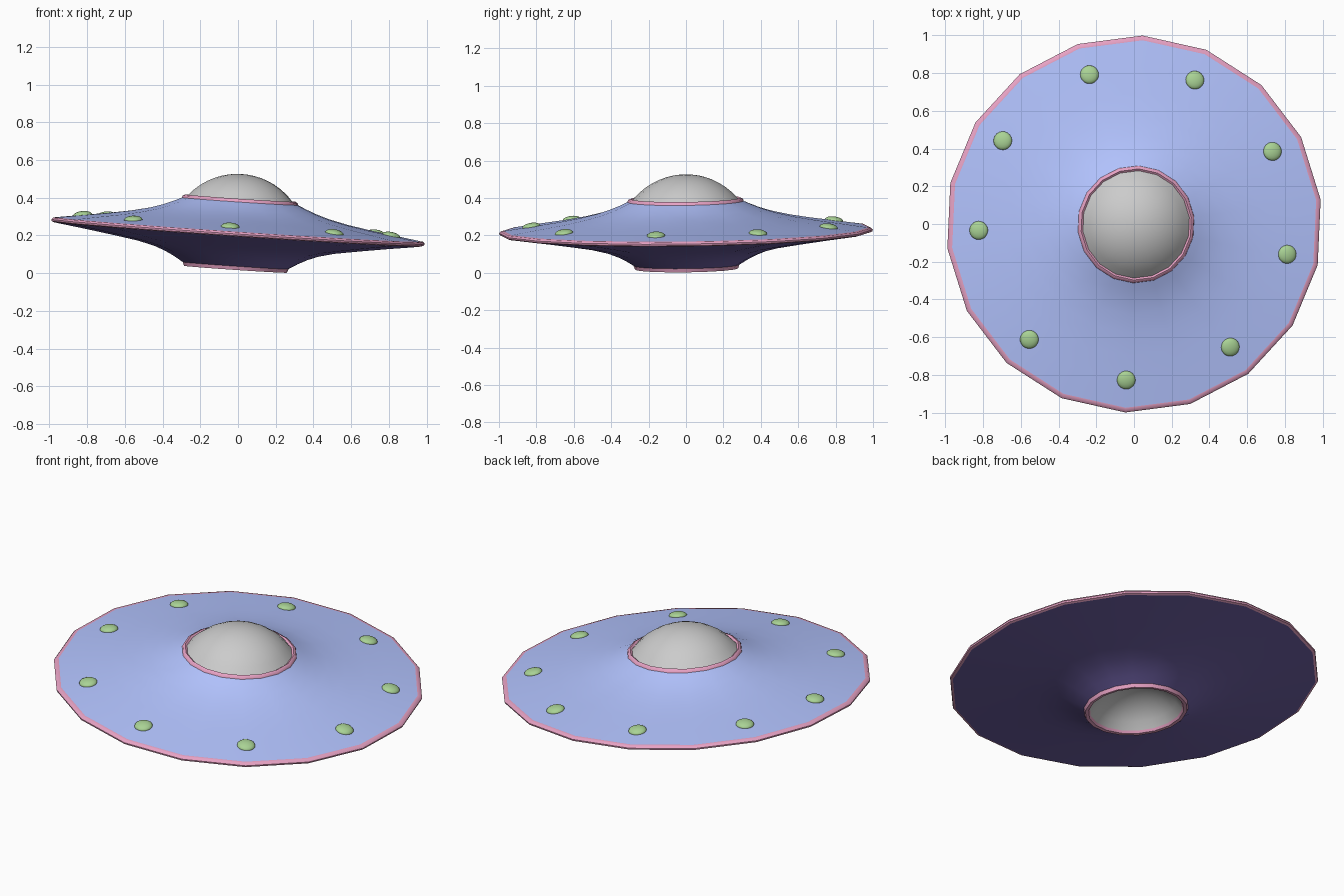
import bpy, bmesh
from math import sin, cos, pi, radians
from mathutils import Matrix, Vector

if "Cube" in bpy.data.objects:
    bpy.data.objects.remove(bpy.data.objects["Cube"])

SIDES = 18
OFFSET = radians(7.4)

# Whole craft leans slightly: centre of the rim and tilt of its plane
normal = Vector((0.067, -0.013, 1)).normalized()
TILT = Matrix.Translation((0, 0, 0.22)) @ \
    Vector((0, 0, 1)).rotation_difference(normal).to_matrix().to_4x4()


def material(name, rgb):
    m = bpy.data.materials.new(name)
    m.diffuse_color = (*rgb, 1)
    m.use_nodes = True
    m.node_tree.nodes["Principled BSDF"].inputs["Base Color"].default_value = m.diffuse_color
    return m


blue = material("upper_blue", (0.45, 0.55, 1.0))
purple = material("lower_purple", (0.16, 0.12, 0.38))
pink = material("trim_pink", (0.80, 0.36, 0.55))
green = material("light_green", (0.40, 0.65, 0.30))


def finish(name, bm, mat, matrix):
    bmesh.ops.remove_doubles(bm, verts=bm.verts, dist=1e-5)
    me = bpy.data.meshes.new(name)
    bm.to_mesh(me)
    bm.free()
    ob = bpy.data.objects.new(name, me)
    bpy.context.collection.objects.link(ob)
    ob.matrix_world = matrix
    if mat:
        me.materials.append(mat)
    bpy.ops.object.select_all(action='DESELECT')
    ob.select_set(True)
    bpy.context.view_layer.objects.active = ob
    bpy.ops.object.shade_smooth_by_angle(angle=radians(50))
    return ob


def lathe(name, profile, mat=None):
    """Spin (radius, height) points; the outside lies right of the path."""
    bm = bmesh.new()
    rings = [[bm.verts.new((r * cos(OFFSET + 2 * pi * i / SIDES),
                            r * sin(OFFSET + 2 * pi * i / SIDES), z))
              for i in range(SIDES)] for r, z in profile]
    for a, b in zip(rings, rings[1:]):
        for i in range(SIDES):
            j = (i + 1) % SIDES
            bm.faces.new((a[i], a[j], b[j], b[i]))
    return finish(name, bm, mat, TILT)


def cap(radius, base, height, steps=8):
    """Points of a shallow spherical cap, from its edge to its pole."""
    R = (radius ** 2 + height ** 2) / (2 * height)
    pts = []
    for k in range(steps + 1):
        r = radius * (1 - k / steps)
        pts.append((r, base + height - R + (R * R - r * r) ** 0.5))
    return pts


# Saucer hull, upper and lower skins
lathe("upper_hull", [(0.975, 0.012), (0.83, 0.034), (0.70, 0.053), (0.58, 0.074),
                     (0.48, 0.097), (0.41, 0.119), (0.35, 0.143), (0.30, 0.166)], blue)
lathe("lower_hull", [(0.28, -0.182), (0.33, -0.152), (0.38, -0.127), (0.44, -0.104),
                     (0.53, -0.082), (0.66, -0.061), (0.82, -0.037), (0.985, -0.014)], purple)

# Pink trim around the edge, dome and underside opening
lathe("rim_trim", [(0.985, -0.014), (0.998, -0.009), (1.0, 0.0),
                   (0.992, 0.010), (0.975, 0.012)], pink)
lathe("dome_trim", [(0.312, 0.158), (0.308, 0.172), (0.295, 0.178), (0.282, 0.168)], pink)
lathe("bottom_trim", [(0.25, -0.185), (0.258, -0.198), (0.276, -0.200), (0.284, -0.178)], pink)

# Cockpit dome and the hollow underneath
lathe("cockpit_dome", cap(0.287, 0.168, 0.138))
lathe("underside_hollow", cap(0.252, -0.187, 0.14)[::-1])

# Ring of slightly unevenly spaced lights lying on the upper hull
for n, deg in enumerate((-52, -11.2, 27.7, 67.2, 106.8, 147.7, 182.3, 227.6, 267)):
    bm = bmesh.new()
    bmesh.ops.create_uvsphere(bm, u_segments=20, v_segments=12, radius=0.049)
    bmesh.ops.scale(bm, vec=(1, 1, 0.42), verts=bm.verts)
    place = TILT @ Matrix.Rotation(radians(deg), 4, 'Z') \
        @ Matrix.Translation((0.828, 0, 0.034)) @ Matrix.Rotation(radians(8.5), 4, 'Y')
    finish(f"hull_light_{n + 1}", bm, green, place)
